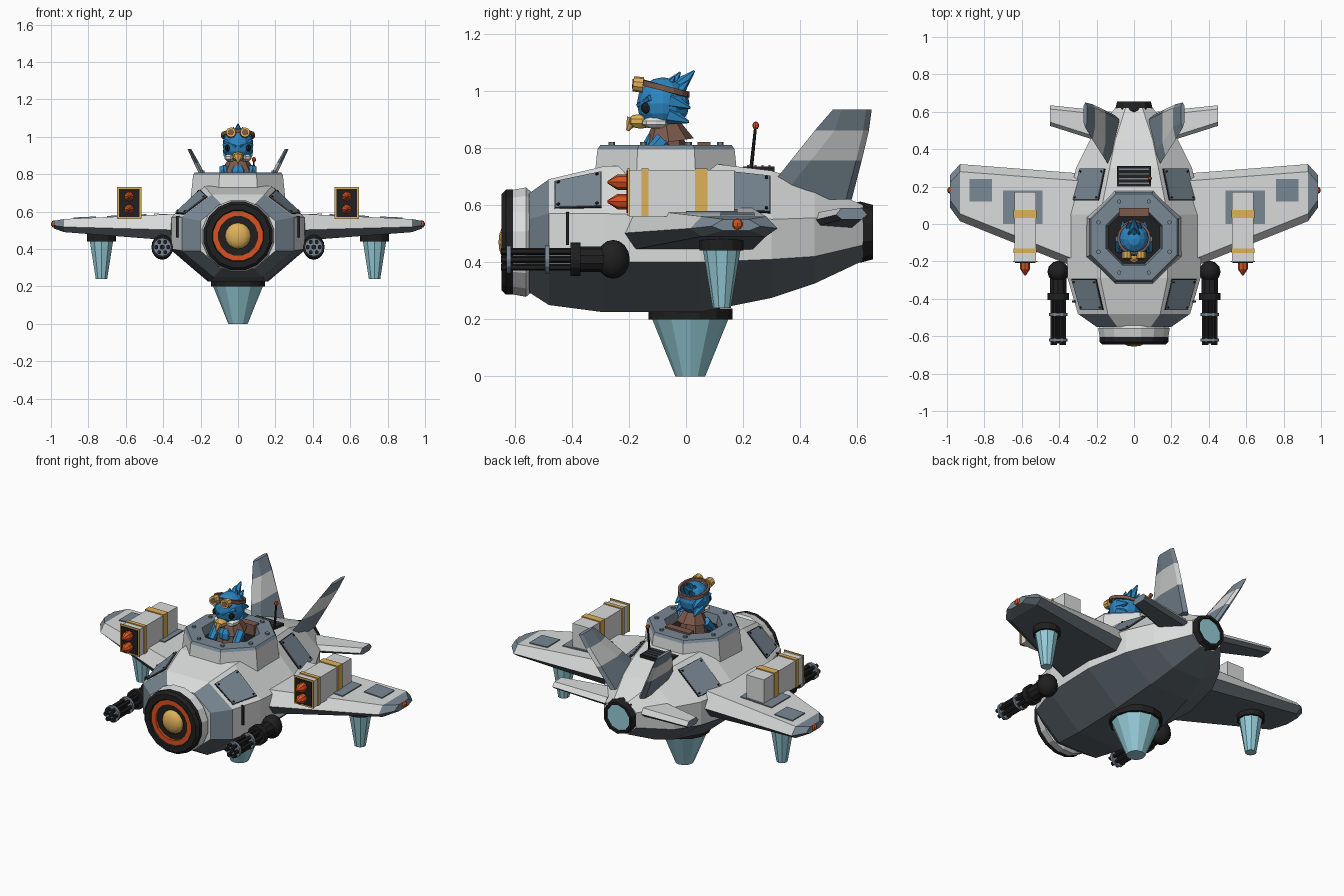
import bpy, bmesh, math
from mathutils import Vector, Matrix

if "Cube" in bpy.data.objects:
    bpy.data.objects.remove(bpy.data.objects["Cube"])

COL = dict(light_grey=(.7, .715, .71), slate=(.19, .245, .295), dark_slate=(.105, .13, .15),
           black=(.014, .014, .015), orange=(.68, .085, .015), gold=(.74, .44, .1),
           cyan=(.3, .6, .68), blue=(.025, .24, .55), brown=(.2, .1, .07), white=(.8, .8, .77))
MATS = {}
for n, c in COL.items():
    MATS[n] = bpy.data.materials.new(n)
    MATS[n].diffuse_color = (*c, 1)


def finish(name, bm, mat, rule=None, smooth=False):
    """Turn a bmesh into an object; rule(centre, normal) picks a material name per face."""
    bmesh.ops.recalc_face_normals(bm, faces=bm.faces)
    names = [mat]
    for f in bm.faces:
        m = rule(f.calc_center_median(), f.normal) if rule else mat
        if m not in names:
            names.append(m)
        f.material_index = names.index(m)
        f.smooth = smooth
    me = bpy.data.meshes.new(name)
    bm.to_mesh(me)
    bm.free()
    for m in names:
        me.materials.append(MATS[m])
    ob = bpy.data.objects.new(name, me)
    bpy.context.collection.objects.link(ob)
    return ob


def loft(name, rings, mat, rule=None, caps=True, closed=False):
    bm = bmesh.new()
    rs = [[bm.verts.new(p) for p in r] for r in rings]
    n = len(rs[0])
    pairs = list(zip(rs, rs[1:])) + ([(rs[-1], rs[0])] if closed else [])
    for a, b in pairs:
        for i in range(n):
            bm.faces.new((a[i], a[(i + 1) % n], b[(i + 1) % n], b[i]))
    if caps and not closed:
        bm.faces.new(rs[0])
        bm.faces.new(rs[-1])
    return finish(name, bm, mat, rule)


def lathe_y(name, profile, centre, mat, seg=16, closed=False):
    cx, cz = centre
    ang = [2 * math.pi * (i + .5) / seg for i in range(seg)]
    return loft(name, [[(cx + r * math.cos(a), y, cz + r * math.sin(a)) for a in ang]
                       for r, y in profile], mat, closed=closed)


def rod(name, p, q, r1, r2, mat, seg=8):
    p, q = Vector(p), Vector(q)
    bm = bmesh.new()
    rot = (q - p).to_track_quat('Z', 'Y').to_matrix().to_4x4()
    bmesh.ops.create_cone(bm, cap_ends=True, segments=seg, radius1=r1, radius2=r2,
                          depth=(q - p).length, matrix=Matrix.Translation((p + q) / 2) @ rot)
    return finish(name, bm, mat)


def box(name, lo, hi, mat, rule=None):
    lo, hi = Vector(lo), Vector(hi)
    bm = bmesh.new()
    bmesh.ops.create_cube(bm, size=1, matrix=Matrix.Translation((lo + hi) / 2) @ Matrix.Diagonal((*[abs(v) for v in hi - lo], 1)))
    return finish(name, bm, mat, rule)


def ball(name, c, r, mat, seg=10, rule=None, smooth=False):
    bm = bmesh.new()
    bmesh.ops.create_uvsphere(bm, u_segments=seg, v_segments=max(5, seg * 2 // 3), radius=1,
                              matrix=Matrix.Translation(c) @ Matrix.Diagonal((*r, 1)))
    return finish(name, bm, mat, rule, smooth)


# Hull: y, bottom half width, bottom z, half width, low z, high z, top half width, top z
ST = [(-.55, .09, .295, .2, .39, .55, .09, .64), (-.48, .13, .25, .3, .39, .57, .14, .69),
      (-.29, .15, .225, .355, .4, .57, .18, .735), (.05, .16, .225, .365, .4, .56, .18, .75),
      (.3, .13, .275, .31, .41, .55, .13, .72), (.45, .1, .325, .235, .42, .555, .1, .67),
      (.62, .045, .405, .1, .46, .55, .045, .6)]


def hull_rule(c, n):
    if c.z < .41 and n.z < -.15:
        return 'dark_slate'
    return 'slate' if c.y < -.49 and abs(c.x) > .02 else 'light_grey'


loft('hull', [[(s[1], s[0], s[2]), (s[3], s[0], s[4]), (s[3], s[0], s[5]), (s[6], s[0], s[7]),
               (-s[6], s[0], s[7]), (-s[3], s[0], s[5]), (-s[3], s[0], s[4]), (-s[1], s[0], s[2])]
              for s in ST], 'light_grey', hull_rule)


def shoulder(y, t, s):
    """Point on the sloping upper flank of the hull."""
    for a, b in zip(ST, ST[1:]):
        if a[0] <= y <= b[0]:
            k = (y - a[0]) / (b[0] - a[0])
            v = [p + (q - p) * k for p, q in zip(a, b)]
            return Vector((s * (v[3] + (v[6] - v[3]) * t), y, v[5] + (v[7] - v[5]) * t))


# Nose intake
lathe_y('nose_cowl', [(.17, -.53), (.195, -.56), (.185, -.615)], (0, .47), 'light_grey')
lathe_y('nose_tyre', [(.187, -.605), (.187, -.63), (.172, -.645), (.14, -.645), (.125, -.615)], (0, .47), 'black', closed=True)
lathe_y('nose_ring', [(.135, -.61), (.135, -.638), (.105, -.638), (.105, -.61)], (0, .47), 'orange', closed=True)
rod('nose_plate', (0, -.6, .47), (0, -.622, .47), .13, .13, 'black', 16)
ball('nose_dome', (0, -.62, .47), (.07, .036, .07), 'gold', 12, smooth=True)

# Rear exhaust and belly thruster
lathe_y('exhaust_ring', [(.1, .58), (.107, .61), (.095, .655), (.08, .655), (.075, .6)], (0, .505), 'black', 10, True)
rod('exhaust_glow', (0, .6, .505), (0, .642, .505), .085, .085, 'cyan', 10)
rod('belly_ring', (0, .015, .2), (0, .015, .238), .147, .147, 'black', 14)
rod('belly_jet', (0, .015, .205), (0, .015, 0), .135, .052, 'cyan', 12)

# Cockpit collar: octagonal wall with a bolted rim and a dark floor
CY = -.07
octa = lambda ap, z: [(ap / math.cos(math.pi / 8) * math.cos(math.pi / 8 + i * math.pi / 4),
                       CY + ap / math.cos(math.pi / 8) * math.sin(math.pi / 8 + i * math.pi / 4), z) for i in range(8)]
loft('cockpit_collar', [octa(.255, .65), octa(.24, .795), octa(.23, .81), octa(.15, .81), octa(.14, .758)], 'light_grey',
     lambda c, n: 'black' if c.z < .77 and n.z > .9 else 'slate' if c.z > .775 else 'light_grey')
for i, p in enumerate(octa(.19, .81)):
    rod(f'rim_bolt_{i}', p, (p[0], p[1], .82), .012, .012, 'slate', 6)

# Deck vent and antenna
box('vent', (-.09, .2, .7), (.09, .31, .735), 'black')
for i in range(4):
    box(f'vent_slat_{i}', (-.08, .214 + i * .025, .73), (.08, .221 + i * .025, .74), 'slate')
rod('antenna', (.085, .225, .7), (.085, .243, .87), .007, .005, 'black', 6)
ball('antenna_tip', (.085, .244, .878), (.012, .012, .014), 'orange', 8)


def wing_rule(c, n):
    if n.z < .05:
        return 'dark_slate' if n.z < -.05 else 'slate'
    return 'slate' if abs(c.x) > .93 else 'light_grey'


def wing(name, s, sections, bevel):
    rings = []
    for x, y0, y1, z0, z1 in sections:
        m, b = z0 * .6 + z1 * .4, bevel
        rings.append([(s * x, y, z) for y, z in ((y0, m), (y0 + b, z1), (y1 - b, z1),
                                                 (y1, m), (y1 - b, z0), (y0 + b, z0))])
    loft(name, rings, 'light_grey', wing_rule)


for s, side in ((1, 'right'), (-1, 'left')):
    N = lambda n: f'{side}_{n}'
    # Wings with panels, lights and jets
    wing(N('wing'), s, [(.28, -.245, .27, .44, .59), (.93, .015, .32, .49, .56), (.985, .09, .26, .51, .55)], .04)
    wing(N('tailplane'), s, [(.12, .42, .6, .52, .57), (.45, .525, .635, .55, .59)], .02)
    for nm, x0, x1, y0, y1 in (('outer', .76, .88, .12, .24), ('inner', .49, .70, 0, .18)):
        zz = lambda x: .59 - .03 * (x - .28) / .65
        q = [(x0, y0), (x1, y0), (x1, y1), (x0, y1)]
        loft(N(f'wing_panel_{nm}'), [[(s * x, y, zz(x) + d) for x, y in q] for d in (-.003, .006)], 'slate')
    ball(N('wing_light'), (s * .982, .18, .533), (.018, .02, .02), 'orange', 8)
    rod(N('wing_jet_ring'), (s * .73, .125, .44), (s * .73, .125, .495), .077, .077, 'black', 12)
    rod(N('wing_jet'), (s * .73, .125, .445), (s * .73, .125, .24), .066, .032, 'cyan', 10)

    # Missile pod: box, gold straps, framed front, two missiles
    box(N('pod'), (s * .525, -.2, .56), (s * .64, .17, .722), 'light_grey')
    for i, (y0, y1) in enumerate(((-.155, -.132), (.032, .075))):
        box(N(f'pod_strap_{i}'), (s * .52, y0, .56), (s * .645, y1, .728), 'gold')
    box(N('pod_frame'), (s * .517, -.204, .562), (s * .647, -.197, .73), 'gold')
    box(N('pod_front'), (s * .527, -.208, .572), (s * .637, -.2, .72), 'black')
    for i, z in enumerate((.612, .68)):
        rod(N(f'missile_{i}'), (s * .582, -.19, z), (s * .582, -.24, z), .027, .027, 'orange')
        rod(N(f'missile_tip_{i}'), (s * .582, -.24, z), (s * .582, -.275, z), .027, .004, 'orange')

    # Rotary gun
    gx, gz = s * .405, .41
    ball(N('gun_mount'), (gx, -.255, gz), (.058, .058, .068), 'black', 12, smooth=True)
    rod(N('gun_neck'), (gx, -.28, gz), (gx, -.385, gz), .045, .045, 'black', 10)
    rod(N('gun_block'), (gx, -.37, gz), (gx, -.405, gz), .058, .058, 'black', 12)
    rod(N('gun_core'), (gx, -.39, gz), (gx, -.64, gz), .014, .014, 'black', 6)
    for i in range(6):
        a = i * math.pi / 3
        bx, bz = gx + .032 * math.cos(a), gz + .032 * math.sin(a)
        rod(N(f'gun_barrel_{i}'), (bx, -.39, bz), (bx, -.648, bz), .012, .012, 'black', 6)
    for i, y in enumerate((-.485, -.62)):
        rod(N(f'gun_ring_{i}'), (gx, y - .008, gz), (gx, y + .008, gz), .049, .049, 'slate', 12)

    # Leaning tail fin: slate tip, pale band, slate lower flank and pale leading edge
    lean = lambda z: .115 + (z - .65) * .51
    fin = []
    for y0, y1, z, t in ((.26, .58, .62, .02), (.366, .615, .755, .017), (.45, .64, .86, .014), (.515, .65, .935, .01)):
        c, b = lean(z), .07 if z < .9 else .03
        fin.append([(s * (c + d), y, z) for y, d in ((y0, 0), (y0 + b, t), (y1 - .02, t), (y1, 0),
                                                    (y1 - .02, -t), (y0 + b, -t))])
    loft(N('tail_fin'), fin, 'light_grey', lambda c, n: 'slate' if c.z > .86 or (c.z < .75 and n.y > -.25) else 'light_grey')

    # Bolted shoulder panels and side rail
    for nm, y0, y1 in (('front', -.46, -.295), ('rear', .125, .295)):
        q = [shoulder(y0, .12, s), shoulder(y1, .12, s), shoulder(y1, .88, s), shoulder(y0, .88, s)]
        nrm = (q[1] - q[0]).cross(q[3] - q[0]).normalized()
        nrm *= 1 if nrm.z > 0 else -1
        mid = sum(q, Vector()) / 4
        loft(N(f'panel_edge_{nm}'), [[p + nrm * d for p in q] for d in (-.006, .004)], 'black')
        loft(N(f'panel_{nm}'), [[mid + (p - mid) * .96 + nrm * d for p in q] for d in (0, .008)], 'slate')
        for i, p in enumerate(q):
            b = mid + (p - mid) * .82
            rod(N(f'panel_bolt_{nm}_{i}'), b, b + nrm * .013, .006, .006, 'black', 6)
    box(N('side_rail'), (s * .31, -.42, .46), (s * .332, -.41, .575), 'black')

    # Pilot's paired features
    ball(N('eye'), (s * .056, -.14, .94), (.014, .018, .02), 'black', 8)
    ball(N('cheek'), (s * .04, -.105, .888), (.034, .05, .022), 'white', 8)
    rod(N('goggle'), (s * .038, -.15, 1.02), (s * .038, -.185, 1.024), .028, .026, 'gold', 10)
    rod(N('goggle_lens'), (s * .038, -.18, 1.0235), (s * .038, -.188, 1.0243), .017, .017, 'brown', 10)
    rod(N('arm'), (s * .075, -.08, .83), (s * .08, -.14, .765), .028, .022, 'blue', 6)
    rod(N('brow'), (s * .07, -.125, .975), (s * .012, -.168, .948), .012, .008, 'blue', 5)
    for i, (y, z) in enumerate(((0, .9), (.005, .95))):
        rod(N(f'side_feather_{i}'), (s * .05, y - .06, z + .015), (s * .06, y + .01, z - .01), .034, .004, 'blue', 6)

# Pilot: body, collar, head, beak, strap, crest and seat
rod('pilot_body', (0, -.07, .755), (0, -.07, .85), .08, .06, 'brown')
ball('pilot_chest', (0, -.11, .805), (.045, .04, .05), 'blue', 8)
rod('pilot_collar', (0, -.06, .82), (0, -.07, .885), .088, .05, 'brown')
ball('pilot_head', (0, -.08, .955), (.082, .092, .092), 'blue', 12)
ball('beak_base', (0, -.158, .893), (.034, .05, .026), 'gold', 8)
rod('beak_hook', (0, -.185, .9), (0, -.205, .86), .024, .005, 'gold', 6)
loft('goggle_strap', [[(r * .09 * math.sin(a), -.075 - r * .088 * math.cos(a),
                        1.008 + .022 * math.cos(a) + d) for a in [i * math.pi / 8 for i in range(16)]]
                      for r, d in ((1, -.01), (1, .01), (.85, .01), (.85, -.01))], 'brown', closed=True)
for i, (x, y, z) in enumerate(((0, .03, 1.07), (0, -.02, 1.065), (.025, -.04, 1.05), (-.025, -.04, 1.05),
                               (.03, .01, 1.035), (-.03, .01, 1.035))):
    rod(f'crest_feather_{i}', (x * .6, y * .5 - .07, z - .085), (x, y, z), .045, .003, 'blue', 6)
box('seat_back', (-.08, .04, .757), (.08, .085, .82), 'brown')

for m in bpy.data.materials:
    if m.users and not m.is_grease_pencil:
        m.use_nodes = True
        m.node_tree.nodes["Principled BSDF"].inputs["Base Color"].default_value = m.diffuse_color
